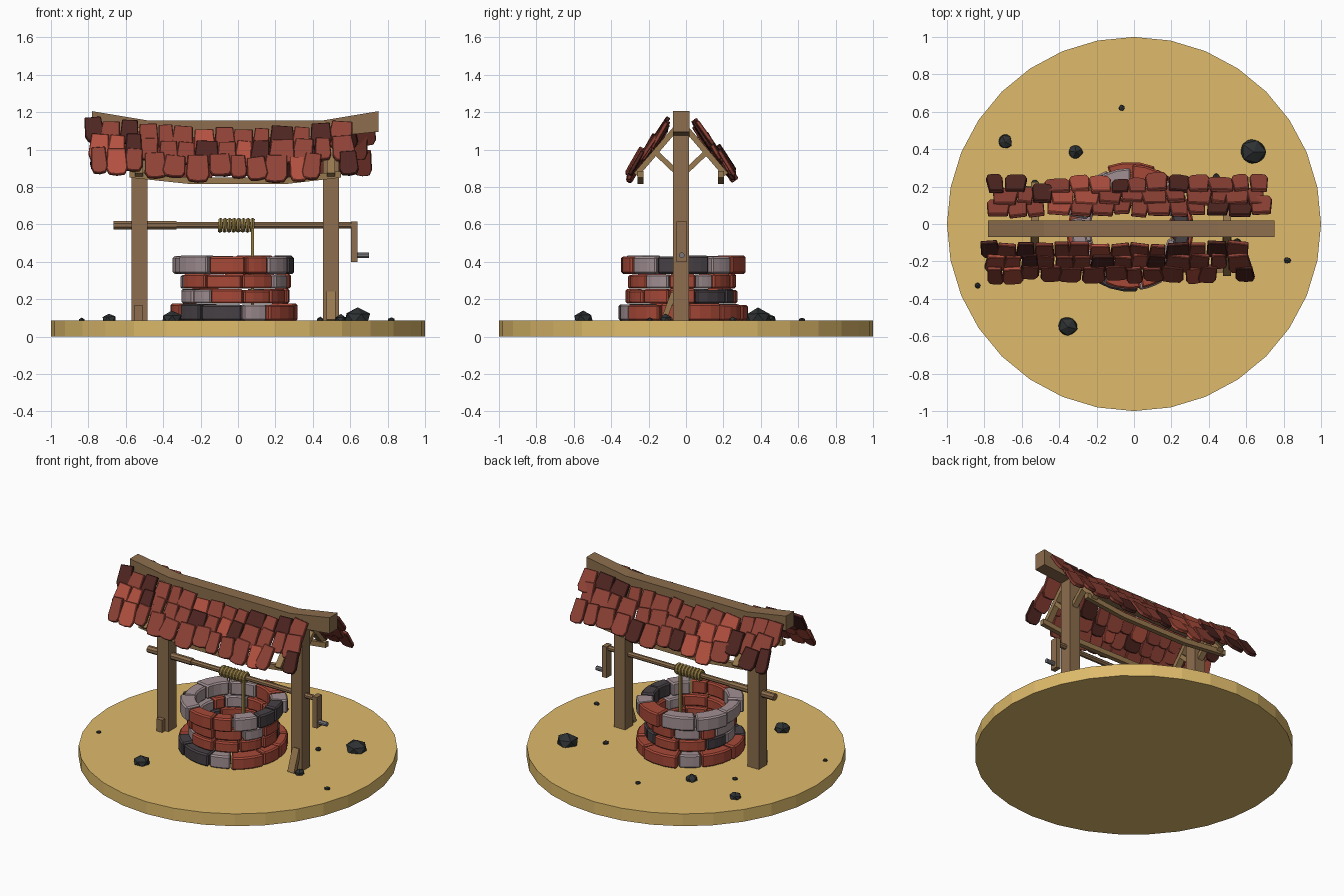
import bpy, bmesh, random
from math import cos, sin, pi, radians
from mathutils import Matrix, Vector

if "Cube" in bpy.data.objects:
    bpy.data.objects.remove(bpy.data.objects["Cube"])

random.seed(7)


def mat(name, *rgb):
    m = bpy.data.materials.new(name)
    m.diffuse_color = [(c / 255) ** 2.2 for c in rgb] + [1]
    m.use_nodes = True
    m.node_tree.nodes["Principled BSDF"].inputs["Base Color"].default_value = m.diffuse_color
    return m


SAND = mat("sand", 222, 186, 107)
WOOD = mat("wood", 139, 109, 78)
WOOD2 = mat("light_wood", 150, 120, 80)
ROPE = mat("rope", 145, 122, 68)
METAL = mat("metal", 120, 120, 125)
ROCK = mat("rock", 50, 53, 54)
BRICKS = [mat("brick_red", 165, 74, 58), mat("brick_dark", 72, 66, 70), mat("brick_pale", 160, 142, 145)]
TILES = [mat("tile_red", 142, 68, 57), mat("tile_bright", 178, 82, 66), mat("tile_dark", 80, 42, 38)]


def finish(bm, name, mats, bevel=0):
    bmesh.ops.recalc_face_normals(bm, faces=bm.faces)
    me = bpy.data.meshes.new(name)
    bm.to_mesh(me)
    bm.free()
    for m in mats:
        me.materials.append(m)
    ob = bpy.data.objects.new(name, me)
    bpy.context.collection.objects.link(ob)
    if bevel:
        b = ob.modifiers.new("bevel", 'BEVEL')
        b.width, b.segments, b.limit_method, b.angle_limit = bevel, 1, 'ANGLE', radians(40)
    return ob


def loft(bm, a, b, index=0):
    """Closed solid between two matching outlines."""
    va, vb = [bm.verts.new(p) for p in a], [bm.verts.new(p) for p in b]
    faces = [bm.faces.new(va), bm.faces.new(vb[::-1])]
    for i in range(len(a)):
        j = (i + 1) % len(a)
        faces.append(bm.faces.new((va[i], vb[i], vb[j], va[j])))
    for f in faces:
        f.material_index = index


def prism_y(name, pts, y0, y1, m):
    bm = bmesh.new()
    loft(bm, [(x, y0, z) for x, z in pts], [(x, y1, z) for x, z in pts])
    return finish(bm, name, [m])


def beam(name, p, q, wx, h, m):
    """Square timber between two points in a y-z plane, wx wide along x."""
    p, q = Vector(p), Vector(q)
    side = Vector((wx / 2, 0, 0))
    n = (q - p).normalized().cross(Vector((1, 0, 0))) * h / 2
    bm = bmesh.new()
    loft(bm, *[[c + side + n, c - side + n, c - side - n, c + side - n] for c in (p, q)])
    return finish(bm, name, [m])


def rod_x(name, x0, x1, y, z, r, m, n=8):
    ring = [(y + r * cos(2 * pi * (i + .5) / n), z + r * sin(2 * pi * (i + .5) / n)) for i in range(n)]
    bm = bmesh.new()
    loft(bm, [(x0, *p) for p in ring], [(x1, *p) for p in ring])
    return finish(bm, name, [m])


# Sandy base disc
G = 0.085
bm = bmesh.new()
ring = [(cos(2 * pi * i / 32), sin(2 * pi * i / 32)) for i in range(32)]
loft(bm, [(x, y, 0) for x, y in ring], [(x, y, G) for x, y in ring])
finish(bm, "sand_base", [SAND])

# Well wall: four courses of curved bricks
CX, CY = -0.02, -0.022
courses = [(G, .177, .34, .235), (.177, .256, .292, .22), (.256, .336, .292, .22), (.336, .435, .328, .235)]
for k, (z0, z1, R, r) in enumerate(courses):
    bm = bmesh.new()
    widths = [random.uniform(.6, 1.4) for _ in range(11)]
    a = random.uniform(0, 1)
    for w in widths:
        da = 2 * pi * w / sum(widths)
        ro, ri = R + random.uniform(-.012, .015), r + random.uniform(-.01, .01)
        top = z1 - random.uniform(0, .008)
        angs = [a + .012 + (da - .024) * i / 3 for i in range(4)]
        out = [(CX + ro * cos(t), CY + ro * sin(t)) for t in angs] + \
              [(CX + ri * cos(t), CY + ri * sin(t)) for t in angs[::-1]]
        loft(bm, [(*p, z0) for p in out], [(*p, top) for p in out], random.choices((0, 1, 2), (5, 2, 2))[0])
        a += da
    finish(bm, f"well_course_{k + 1}", BRICKS, .009)

# Posts and bent ridge beam
YC = -0.027
for name, x in (("left", -.527), ("right", .497)):
    beam(f"{name}_post", (x, YC, G), (x, YC, 1.09), .085, .087, WOOD)
prism_y("ridge_beam", [(-.78, 1.205), (-.48, 1.155), (.45, 1.155), (.75, 1.205),
                       (.75, 1.095), (.45, 1.065), (-.48, 1.065), (-.78, 1.105)], -.07, .02, WOOD)
beam("right_foot_brace", (.497, -.12, G), (.497, -.065, .235), .05, .03, WOOD2)
beam("left_foot_block", (-.532, -.085, G), (-.532, -.085, .17), .045, .035, WOOD)

# Roof frame: rafters, knee braces and sagging eave purlins
ANG = radians(50)
for s, side in ((-1, "front"), (1, "back")):
    for name, x in (("left", -.53), ("right", .497)):
        beam(f"{side}_{name}_rafter", (x, YC + s * .03, 1.11), (x, YC + s * .24, .865), .043, .03, WOOD2)
        beam(f"{side}_{name}_knee_brace", (x, YC + s * .035, .89), (x, YC + s * .135, .985), .04, .028, WOOD2)
    y = YC + s * .215
    prism_y(f"{side}_eave_purlin", [(-.58, .885), (-.25, .85), (.25, .85), (.55, .885),
                                    (.55, .85), (.25, .815), (-.25, .815), (-.58, .85)], y - .016, y + .016, WOOD2)

# Roof tiles: three ragged overlapping rows per slope that follow the sag
rows = {-1: [(-.83, .63), (-.79, .65), (-.79, .64)], 1: [(-.79, .74), (-.76, .70), (-.78, .72)]}
gaps = {-1: [(.46, .53)] * 3, 1: [(9, 9), (-.66, -.60), (-.56, -.49)]}


def sag(x):
    return .055 * max(0, (abs(x) - .3) / .5)


for s, side in ((-1, "front"), (1, "back")):
    bm = bmesh.new()
    up, n = Vector((0, -s * cos(ANG), sin(ANG))), Vector((0, s * sin(ANG), cos(ANG)))
    frame = Matrix((Vector((-s, 0, 0)), up, n)).transposed().to_4x4()
    for r, (x, end) in enumerate(rows[s]):
        while x < end - .05:
            w = min(random.uniform(.085, .14), end - x)
            cx = x + w / 2
            x += w * .95
            if gaps[s][r][0] < cx < gaps[s][r][1]:
                continue
            L = random.uniform(.135, .165)
            h = w / 2
            start = r * .095 + random.uniform(-.012, .015)
            origin = Vector((cx, YC + s * .065, 1.105 + sag(cx))) - up * start + n * (random.uniform(0, .012))
            M = Matrix.Translation(origin) @ frame @ Matrix.Rotation(random.uniform(-.12, .12), 4, 'Z') \
                @ Matrix.Rotation(random.uniform(.08, .2), 4, 'X') @ Matrix.Rotation(random.uniform(-.1, .1), 4, 'Y')
            out = [(-h * .85, 0), (h * .85, 0), (h, -L * .75), (h * .75, -L * .96), (0, -L),
                   (-h * .75, -L * .96), (-h, -L * .75)]
            loft(bm, [M @ Vector((*p, 0)) for p in out], [M @ Vector((*p, .022)) for p in out],
                 random.choices((0, 1, 2), (7, 1.5, 2))[0])
    finish(bm, f"{side}_roof_tiles", TILES, .004)

# Windlass: axle, crank, handle
AZ = .595
rod_x("axle_thick_end", -.665, -.33, YC, AZ, .024, WOOD)
rod_x("axle", -.34, .64, YC, AZ, .018, WOOD)
beam("crank_arm", (.622, YC + .005, .40), (.622, YC + .005, .615), .034, .055, WOOD)
rod_x("crank_handle", .63, .70, YC + .005, .435, .015, METAL)

# Rope wound on the axle and hanging into the well
for i in range(8):
    bpy.ops.mesh.primitive_torus_add(major_segments=12, minor_segments=6, major_radius=.027, minor_radius=.013,
                                     location=(-.095 + i * .0245, YC, AZ), rotation=(0, pi / 2 + .06, 0))
    ob = bpy.context.object
    ob.name = f"rope_coil_{i + 1}"
    ob.data.materials.append(ROPE)
beam("hanging_rope", (.078, YC - .025, .10), (.078, YC - .025, AZ), .017, .017, ROPE)

# Scattered faceted rocks: x, y, radius
for i, (x, y, r) in enumerate([(.64, .385, .08), (-.355, -.55, .06), (-.69, .44, .042), (-.31, .385, .042),
                               (.55, -.11, .035), (-.065, .62, .018), (-.835, -.33, .018), (.82, -.195, .02),
                               (.44, .25, .022), (-.53, .22, .02)]):
    bm = bmesh.new()
    bmesh.ops.create_icosphere(bm, subdivisions=1, radius=r)
    for v in bm.verts:
        v.co *= random.uniform(.85, 1.1)
        v.co.z = max(v.co.z, -r * .3) * .85
    bmesh.ops.transform(bm, matrix=Matrix.Translation((x, y, G + r * .12)) @ Matrix.Rotation(i, 4, 'Z'), verts=bm.verts)
    finish(bm, f"rock_{i + 1}", [ROCK])
